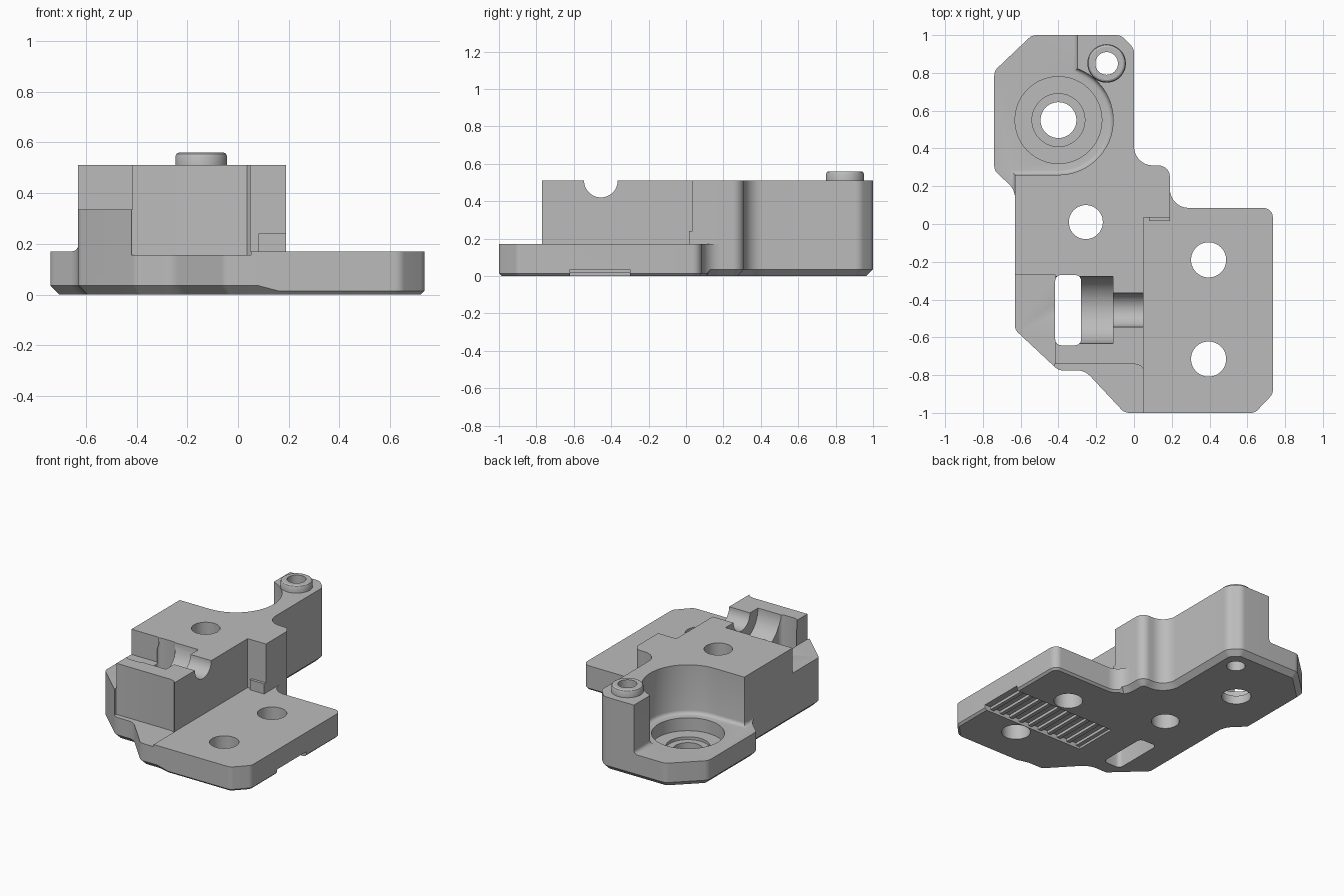
import bpy, bmesh, math
from mathutils import Vector, Matrix

old = bpy.data.objects.get("Cube")
if old:
    bpy.data.objects.remove(old, do_unlink=True)

grey = bpy.data.materials.new("plain grey")
grey.use_nodes = True
grey.diffuse_color = (0.5, 0.5, 0.5, 1)
grey.node_tree.nodes["Principled BSDF"].inputs["Base Color"].default_value = (0.5, 0.5, 0.5, 1)


def make(name, bm):
    bmesh.ops.recalc_face_normals(bm, faces=bm.faces)
    mesh = bpy.data.meshes.new(name)
    bm.to_mesh(mesh)
    bm.free()
    mesh.materials.append(grey)
    ob = bpy.data.objects.new(name, mesh)
    bpy.context.collection.objects.link(ob)
    return ob


def rounded(corners, steps=8):
    """Polygon whose corners (x, y, radius) are replaced by arcs."""
    out = []
    for i, (x, y, r) in enumerate(corners):
        p = Vector((x, y))
        a = (Vector(corners[i - 1][:2]) - p).normalized()
        b = (Vector(corners[(i + 1) % len(corners)][:2]) - p).normalized()
        if r == 0:
            out.append(p)
            continue
        half = a.angle(b) / 2
        c = p + (a + b).normalized() * r / math.sin(half)
        start, end = p + a * r / math.tan(half) - c, p + b * r / math.tan(half) - c
        turn = math.atan2(start.x * end.y - start.y * end.x, start.dot(end))
        for k in range(steps + 1):
            out.append(c + Matrix.Rotation(turn * k / steps, 2) @ start)
    return out


def prism_mesh(points, z0, z1):
    bm = bmesh.new()
    bottom = bm.faces.new([bm.verts.new((p[0], p[1], z0)) for p in points])
    top = bmesh.ops.extrude_face_region(bm, geom=[bottom], use_keep_orig=True)["geom"]
    for v in top:
        if isinstance(v, bmesh.types.BMVert):
            v.co.z = z1
    bmesh.ops.recalc_face_normals(bm, faces=bm.faces)
    return bm, bottom


def prism(name, points, z0, z1):
    return make(name, prism_mesh(points, z0, z1)[0])


def box(name, x0, x1, y0, y1, z0, z1):
    return prism(name, [(x0, y0), (x1, y0), (x1, y1), (x0, y1)], z0, z1)


def disc(x, y, r, start=0, end=360, n=48):
    full = end - start == 360
    angles = [math.radians(start + (end - start) * i / n) for i in range(n if full else n + 1)]
    return [(x + r * math.cos(a), y + r * math.sin(a)) for a in angles]


def cut(target, cutter):
    mod = target.modifiers.new("cut", "BOOLEAN")
    mod.operation, mod.solver, mod.object = "DIFFERENCE", "EXACT", cutter
    cutter.hide_render = True
    bpy.context.view_layer.update()
    dg = bpy.context.evaluated_depsgraph_get()
    mesh = bpy.data.meshes.new_from_object(target.evaluated_get(dg))
    target.modifiers.clear()
    target.data = mesh
    bpy.data.objects.remove(cutter, do_unlink=True)


def smooth(ob):
    bpy.ops.object.select_all(action="DESELECT")
    ob.select_set(True)
    bpy.context.view_layer.objects.active = ob
    bpy.ops.object.shade_smooth_by_angle(angle=math.radians(28))


TOP, FLOOR = 0.51, 0.17

# Full-height block with chamfered underside, shallower below the side plate
outline = rounded([
    (-0.05, -1, 0.06), (0.08, -1, 0), (0.16, -1, 0), (0.64, -1, 0.05), (0.735, -0.9, 0.05),
    (0.735, 0.085, 0.05), (0.19, 0.085, 0.1), (0.19, 0.31, 0.06), (0, 0.31, 0.1),
    (0, 0.93, 0.06), (-0.07, 1, 0.06), (-0.54, 1, 0.06), (-0.74, 0.81, 0.06),
    (-0.74, 0.285, 0.05), (-0.63, 0.18, 0.1), (-0.63, -0.56, 0.05),
    (-0.4, -0.775, 0.06), (-0.26, -0.775, 0.1)])
bm, bottom = prism_mesh(outline, 0, TOP)
bmesh.ops.inset_region(bm, faces=[bottom], thickness=0.035, use_even_offset=True)
inner = set(bottom.verts)
for v in bottom.verts:
    outer = next(e.other_vert(v) for e in v.link_edges if e.other_vert(v) not in inner)
    if v.co.x > 0.12 and v.co.y < 0.1:
        v.co = v.co.lerp(outer.co, 0.6)
        outer.co.z = 0.014
    else:
        outer.co.z = 0.035
body = make("mount_body", bm)

# Low side plate and front shelf
cut(body, prism("side_cut", [(0.05, -1.2), (1, -1.2), (1, 0.21), (0.1901, 0.21),
                             (0.1901, 0.035), (0.05, 0.035)], FLOOR, 1))
cut(body, prism("shelf_cut", [(-0.42, -1.2), (0.051, -1.2), (0.051, -0.77), (0.035, -0.75),
                              (0, -0.74), (-0.42, -0.74)], 0.155, 1))

# Round motor bay with a filleted floor
bay = [(-1, 0.12), (-0.6301, 0.12), (-0.6301, 0.26)]
bay += disc(-0.4, 0.55, 0.29, -90, 69.8, 24) + [(-0.3, 1.2), (-1, 1.2)]
bm, bottom = prism_mesh(bay, FLOOR, 1)
bmesh.ops.bevel(bm, geom=list(bottom.edges), offset=0.025, segments=4, profile=0.5,
                affect="EDGES", clamp_overlap=True)
cut(body, make("bay_cut", bm))
for r, z in ((0.23, 0.08), (0.14, 0.06), (0.095, -0.1)):
    cut(body, prism("bay_step", disc(-0.4, 0.55, r), z, 0.3))

# Front ledge, through slot and stepped half-round channel
cut(body, box("ledge_cut", -1, -0.416, -1, -0.27, 0.335, 1))
cut(body, prism("slot_cut", rounded([(-0.417, -0.642, 0.03), (-0.28, -0.642, 0.03),
                                     (-0.28, -0.27, 0.03), (-0.417, -0.27, 0.03)], 4), -0.1, 1))
for x0, x1, r in ((-0.43, -0.11, 0.178), (-0.12, 0.1, 0.09)):
    channel = prism("channel_cut", disc(0, 0, r), x0, x1)
    channel.data.transform(Matrix.Translation((0, -0.455, TOP)) @ Matrix.Rotation(math.pi / 2, 4, "Y"))
    cut(body, channel)

# Screw holes
for x, y, r in ((-0.255, 0.01, 0.09), (0.395, -0.19, 0.093), (0.395, -0.715, 0.093),
                (-0.145, 0.85, 0.06)):
    cut(body, prism("hole_cut", disc(x, y, r), -0.1, 1))

# Toothed belt recess underneath
cut(body, box("recess_cut", -0.06, 1, -0.62, -0.3, -0.1, 0.016))
for i in range(10):
    x = 0.715 - 0.08 * i
    cut(body, box("groove_cut", x - 0.026, x + 0.026, -0.62, -0.3, -0.1, 0.035))
smooth(body)

# Raised collar on the rear column
bm = bmesh.new()
profile = [(0.06, 0.505), (0.102, 0.505), (0.102, 0.545), (0.097, 0.555), (0.088, 0.56), (0.06, 0.56)]
ring = [bm.verts.new((r, 0, z)) for r, z in profile]
edges = [bm.edges.new((ring[i - 1], ring[i])) for i in range(len(ring))]
bmesh.ops.spin(bm, geom=ring + edges, cent=(0, 0, 0), axis=(0, 0, 1),
               angle=math.tau, steps=48, use_merge=True)
bmesh.ops.remove_doubles(bm, verts=bm.verts, dist=0.0001)
bmesh.ops.translate(bm, verts=bm.verts, vec=(-0.145, 0.85, 0))
smooth(make("collar", bm))

# Small step at the foot of the side wall
box("wall_step", 0.08, 0.1895, 0.016, 0.04, FLOOR - 0.005, 0.24)
